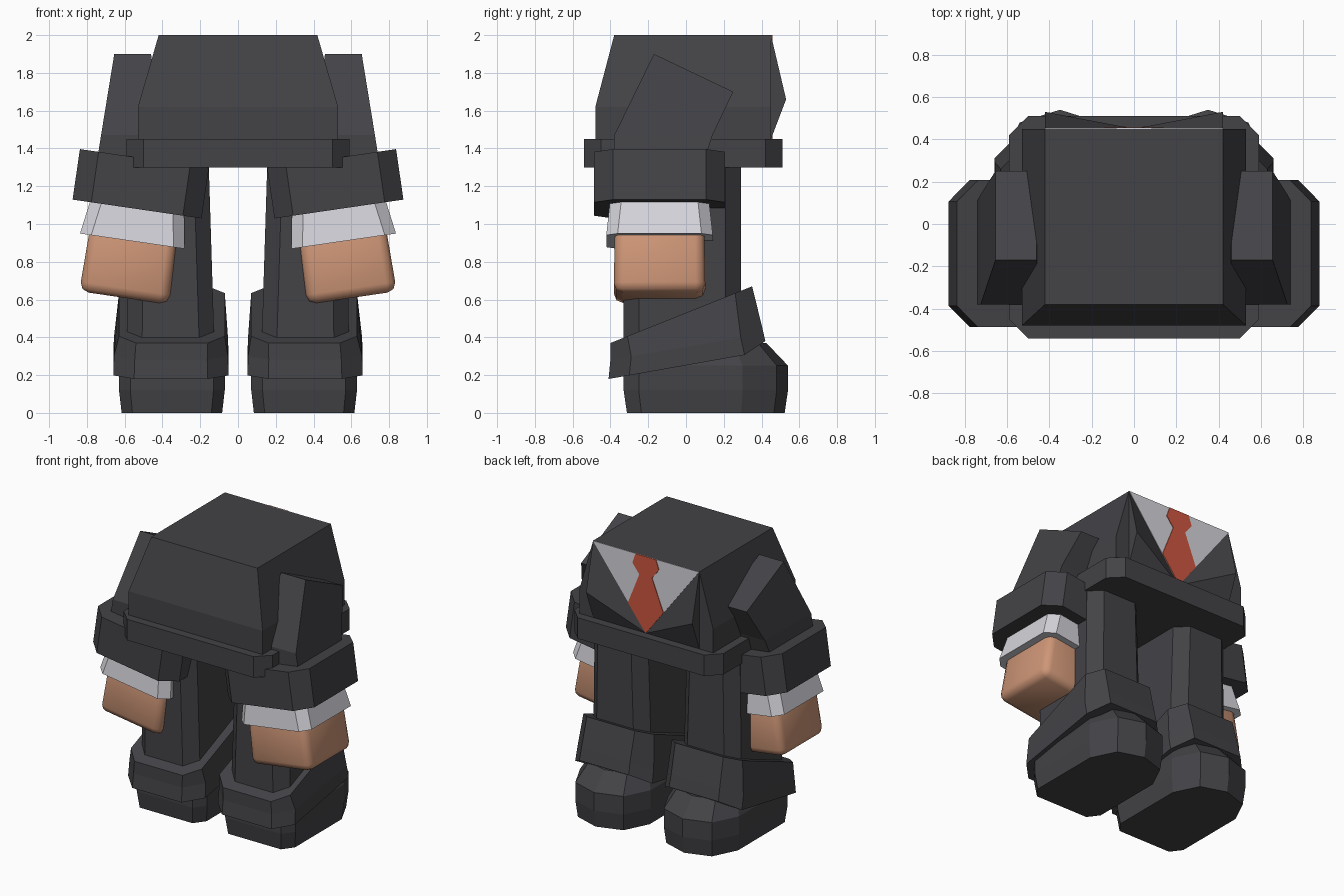
import bpy, bmesh, math
from mathutils import Matrix, Vector

if "Cube" in bpy.data.objects:
    bpy.data.objects.remove(bpy.data.objects["Cube"])


def srgb(r, g, b):
    return tuple((c / 255 / 12.92 if c < 11 else ((c / 255 + .055) / 1.055) ** 2.4) for c in (r, g, b)) + (1,)


def material(name, rgb):
    m = bpy.data.materials.new(name)
    m.diffuse_color = srgb(*rgb)
    m.use_nodes = True
    m.node_tree.nodes["Principled BSDF"].inputs["Base Color"].default_value = m.diffuse_color
    return m


DARK = material("charcoal cloth", (67, 66, 70))
WHITE = material("white cloth", (213, 213, 220))
RED = material("red cloth", (206, 86, 64))
SKIN = material("tan skin", (206, 150, 119))


def ring(cx, cy, hx, hy, c, z):
    """Rectangle with cut corners; z is a height or a function of y."""
    pts = [(hx - c, -hy), (hx, -hy + c), (hx, hy - c), (hx - c, hy),
           (c - hx, hy), (-hx, hy - c), (-hx, c - hy), (c - hx, -hy)]
    zf = z if callable(z) else (lambda y: z)
    return [(cx + x, cy + y, zf(cy + y)) for x, y in pts]


def quad(x0, x1, y0, y1, z0, z1=None):
    z1 = z0 if z1 is None else z1
    return [(x0, y0, z0), (x1, y0, z0), (x1, y1, z1), (x0, y1, z1)]


def finish(name, bm, mat, side=1, matrix=None):
    if matrix:
        bm.transform(matrix)
    if side < 0:
        bm.transform(Matrix.Scale(-1, 4, (1, 0, 0)))
    bmesh.ops.recalc_face_normals(bm, faces=bm.faces)
    me = bpy.data.meshes.new(name)
    bm.to_mesh(me)
    bm.free()
    me.materials.append(mat)
    ob = bpy.data.objects.new(name, me)
    bpy.context.collection.objects.link(ob)
    return ob


def loft(name, rings, mat, side=1, matrix=None):
    """Solid through a stack of rings with closed ends."""
    bm = bmesh.new()
    vs = [[bm.verts.new(p) for p in r] for r in rings]
    n = len(vs[0])
    for a, b in zip(vs, vs[1:]):
        for i in range(n):
            bm.faces.new((a[i], a[(i + 1) % n], b[(i + 1) % n], b[i]))
    bm.faces.new(vs[0][::-1])
    bm.faces.new(vs[-1])
    return finish(name, bm, mat, side, matrix)


def plate(name, half, y0, y1, mat):
    """Thin symmetric plate from (x, z) points of its right half."""
    pts = half + [(-x, z) for x, z in reversed(half) if x > 0]
    loft(name, [[(x, y, z) for x, z in pts] for y in (y0, y1)], mat)


# Jacket body and hem
loft("jacket_body", [quad(-.53, .53, -.48, .45, 1.40), quad(-.53, .53, -.48, .45, 1.62),
                     quad(-.42, .42, -.38, .45, 2.0)], DARK)
loft("jacket_hem", [ring(0, -.015, .59, .525, .09, z) for z in (1.30, 1.45)], DARK)

# Shirt front and tie
plate("shirt_front", [(.42, 2.0), (0, 1.45)], .447, .453, WHITE)
plate("tie", [(.08, 2.0), (.105, 1.93), (.05, 1.86), (.14, 1.634), (0, 1.45)], .449, .457, RED)

# Shoe outline, toe pointing to +y
half = [(.22, -.33), (.28, -.25), (.28, .30), (.19, .48), (0, .54)]
outline = half + [(-x, y) for x, y in reversed(half[:-1])]


def shoe_ring(sx, sy, z):
    return [(.35 + x * sx, .1 + (y - .1) * sy, z) for x, y in outline]


def cuff_bottom(y):
    return .18 + .169 * (y + .41) + max(0, y - .3) * .5


def cuff_top(y):
    return .37 + .4 * (y + .40)


for s, tag in ((1, "right"), (-1, "left")):
    # Lapel, a shallow flap standing off the chest
    bm = bmesh.new()
    a, b, c, d = [bm.verts.new(p) for p in
                  ((.42, .45, 2.0), (0, .45, 1.45), (.42, .45, 1.45), (.42, .53, 1.66))]
    for f in ((a, b, d), (b, c, d), (c, a, d), (a, c, b)):
        bm.faces.new(f)
    finish("lapel_" + tag, bm, DARK, s)

    # Leg, flared trouser cuff and shoe
    loft("leg_" + tag, [ring(.355, -.02, .235, .31, .08, .2),
                        ring(.365, -.02, .21, .31, .08, 1.32)], DARK, s)
    loft("trouser_cuff_" + tag, [ring(.355, .005, .305, .415, .11, cuff_bottom),
                                 ring(.355, -.0, .302, .40, .11, lambda y: cuff_bottom(y) + .1),
                                 ring(.35, -.025, .28, .375, .09, cuff_top)], DARK, s)
    loft("shoe_" + tag, [shoe_ring(.95, .96, 0), shoe_ring(1, 1, .12), shoe_ring(1, 1, .25),
                         shoe_ring(.8, .74, .37)], DARK, s)

    # Upper sleeve, bent forward
    loft("sleeve_" + tag, [quad(.42, .755, -.38, .08, 1.28), quad(.42, .725, -.38, .14, 1.47),
                           quad(.46, .655, -.17, .25, 1.90, 1.70)], DARK, s)

    # Forearm parts share one tilted frame
    tilt = Matrix.Translation((.515, -.14, 1.213)) @ Matrix.Rotation(math.radians(-8.3), 4, 'Y')
    loft("sleeve_cuff_" + tag, [ring(0, 0, .345, .347, .1, z) for z in (-.135, .135)], DARK, s, tilt)
    loft("shirt_cuff_" + tag, [ring(0, 0, .28, .282, .06, -.307),
                               ring(0, 0, .25, .262, .06, -.12)], WHITE, s, tilt)
    hand = loft("hand_" + tag, [quad(-.24, .24, -.243, .243, -.61),
                                quad(-.23, .23, -.235, .235, -.2)], SKIN, s, tilt)
    bev = hand.modifiers.new("soft edges", 'BEVEL')
    bev.width, bev.segments = .05, 2
    hand.data.shade_smooth()
